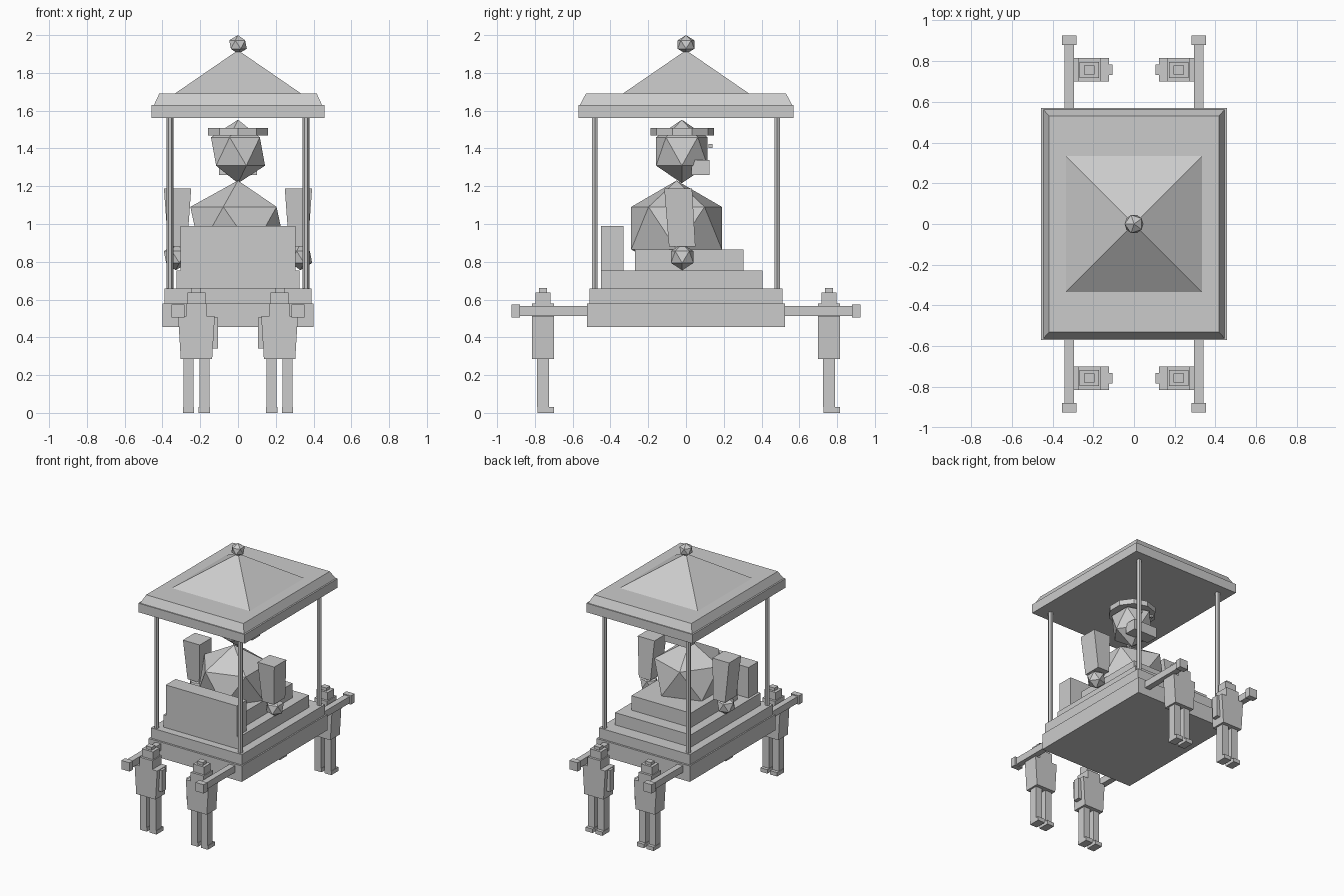
import bpy, bmesh
from mathutils import Matrix, Vector
from math import pi

if "Cube" in bpy.data.objects:
    bpy.data.objects.remove(bpy.data.objects["Cube"])

grey = bpy.data.materials.new("plain grey")
grey.use_nodes = True
grey.diffuse_color = (0.6, 0.6, 0.6, 1)
grey.node_tree.nodes["Principled BSDF"].inputs["Base Color"].default_value = (0.6, 0.6, 0.6, 1)


def finish(name, bm):
    bmesh.ops.recalc_face_normals(bm, faces=bm.faces[:])
    mesh = bpy.data.meshes.new(name)
    bm.to_mesh(mesh)
    bm.free()
    mesh.materials.append(grey)
    obj = bpy.data.objects.new(name, mesh)
    bpy.context.collection.objects.link(obj)
    return obj


def block(name, x, y, z, top=None):
    """Box between (low, high) ranges; top optionally gives other x and y ranges."""
    bm = bmesh.new()
    bmesh.ops.create_cube(bm, size=1)
    for v in bm.verts:
        xr, yr = top if top and v.co.z > 0 else (x, y)
        v.co = Vector((xr[v.co.x > 0], yr[v.co.y > 0], z[v.co.z > 0]))
    return finish(name, bm)


def both(r):
    return (-r, r)


def around(c, r):
    return (c - r, c + r)


def gem(name, centre, rx, rz):
    bm = bmesh.new()
    bmesh.ops.create_icosphere(bm, subdivisions=1, radius=1)
    turn = Matrix.Rotation(pi, 4, 'Z')
    bm.transform(Matrix.Translation(centre) @ Matrix.Diagonal((rx, rx, rz, 1)) @ turn)
    return finish(name, bm)


def prism(name, centre, sides, r1, r2, depth, turn=0):
    bm = bmesh.new()
    bmesh.ops.create_cone(bm, cap_ends=True, segments=sides, radius1=r1, radius2=r2, depth=depth)
    bm.transform(Matrix.Translation(centre) @ Matrix.Rotation(turn, 4, 'Z'))
    bmesh.ops.remove_doubles(bm, verts=bm.verts[:], dist=0.0001)
    return finish(name, bm)


# Platform and seat
block("lower_deck", both(0.4), both(0.525), (0.455, 0.578))
block("upper_deck", both(0.39), both(0.51), (0.578, 0.658))
block("seat_base", both(0.325), (-0.45, 0.405), (0.658, 0.753))
block("cushion", both(0.255), (-0.27, 0.305), (0.753, 0.865))
block("backrest", both(0.305), (-0.45, -0.33), (0.753, 0.99))

# Canopy
block("canopy_slab", both(0.457), both(0.57), (1.56, 1.63))
block("canopy_bevel", both(0.445), both(0.562), (1.63, 1.69), (both(0.417), both(0.53)))
prism("canopy_peak", (0, 0, 1.805), 4, 0.335 * 2 ** 0.5, 0, 0.23, pi / 4)
gem("finial", (0, 0, 1.95), 0.052, 0.05)
for sx in (-1, 1):
    for sy in (-1, 1):
        prism("canopy_post", (sx * 0.36, sy * 0.483, 1.11), 6, 0.018, 0.018, 0.91, pi / 2)

# Seated rider, facing +y
gem("rider_body", (0, -0.05, 0.978), 0.282, 0.252)
gem("rider_head", (0, -0.022, 1.384), 0.16, 0.168)
prism("hat_brim", (0, -0.02, 1.489), 10, 0.168, 0.168, 0.04, 0)
block("beard", both(0.1), (0.03, 0.125), (1.26, 1.34))
for s in (-1, 1):
    block("eye", around(s * 0.05, 0.01), (0.12, 0.14), (1.403, 1.423))
    block("arm", around(s * 0.32, 0.05), (-0.09, 0.05), (0.88, 1.187),
          (around(s * 0.32, 0.072), (-0.115, 0.032)))
    gem("hand", (s * 0.33, -0.02, 0.825), 0.07, 0.07)

# Carrying poles with end knobs
for sx in (-1, 1):
    for sy in (-1, 1):
        ends = sorted((sy * 0.5, sy * 0.885))
        block("pole", around(sx * 0.318, 0.023), ends, (0.513, 0.565))
        knob = sorted((sy * 0.88, sy * 0.925))
        block("pole_knob", around(sx * 0.318, 0.035), knob, (0.505, 0.573))


# Four bearers, all facing +y
def bearer(side, cy):
    cx = side * 0.22
    block("bearer_tunic", around(cx, 0.083), around(cy, 0.058), (0.285, 0.51),
          (around(cx, 0.097), around(cy, 0.058)))
    block("bearer_head", around(cx, 0.055), around(cy, 0.058), (0.51, 0.578))
    block("bearer_cap", around(cx, 0.048), around(cy, 0.04), (0.578, 0.638))
    block("bearer_cap_top", around(cx, 0.025), around(cy, 0.022), (0.638, 0.66))
    block("bearer_arm", around(side * 0.125, 0.02), around(cy, 0.026), (0.34, 0.505))
    for s in (-1, 1):
        lx = cx + s * 0.042
        block("bearer_leg", around(lx, 0.027), around(cy, 0.032), (0.03, 0.285))
        block("bearer_foot", around(lx, 0.03), (cy - 0.03, cy + 0.057), (0, 0.03))


for side in (-1, 1):
    for cy in (-0.757, 0.757):
        bearer(side, cy)
